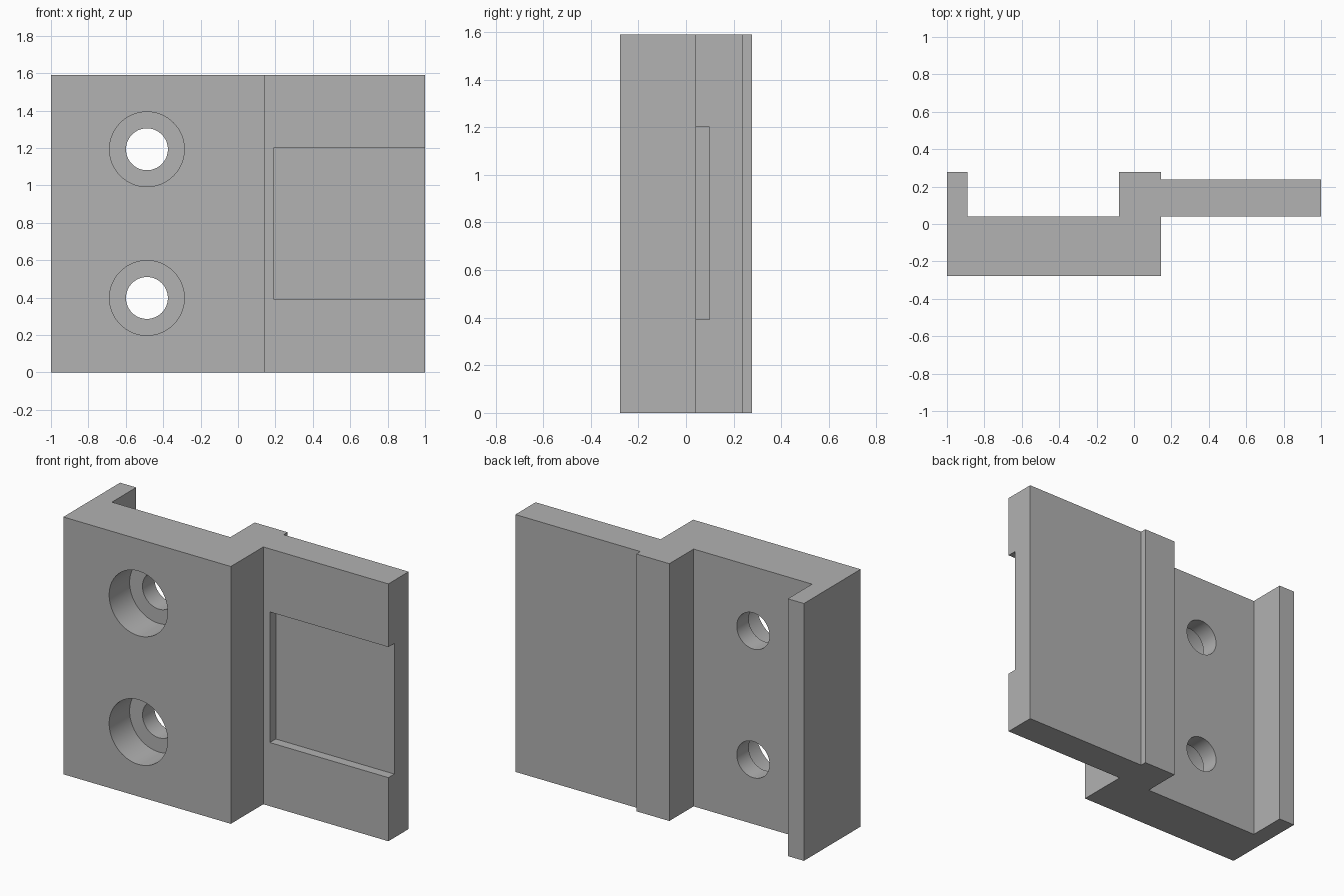
import bpy, bmesh
from math import pi
from mathutils import Matrix, Vector

default = bpy.data.objects.get("Cube")
if default:
    bpy.data.objects.remove(default, do_unlink=True)

HEIGHT = 1.59
FRONT, BACK = -0.277, 0.277
FLOOR = 0.04          # plane shared by the rear channel and the wing front

# Single grey material
grey = bpy.data.materials.new("plain grey")
grey.use_nodes = True
colour = (0.445, 0.445, 0.445, 1)
grey.diffuse_color = colour
grey.node_tree.nodes["Principled BSDF"].inputs["Base Color"].default_value = colour


def make_object(name, bm):
    bmesh.ops.recalc_face_normals(bm, faces=bm.faces)
    mesh = bpy.data.meshes.new(name)
    bm.to_mesh(mesh)
    bm.free()
    mesh.materials.append(grey)
    obj = bpy.data.objects.new(name, mesh)
    bpy.context.scene.collection.objects.link(obj)
    return obj


def box_cutter(name, low, high):
    low, high = Vector(low), Vector(high)
    bm = bmesh.new()
    bmesh.ops.create_cube(bm, size=1, matrix=Matrix.Translation((low + high) / 2)
                          @ Matrix.Diagonal((*(high - low), 1)))
    return make_object(name, bm)


def bore_cutter(name, x, z, radius, y0, y1):
    bm = bmesh.new()
    place = Matrix.Translation((x, (y0 + y1) / 2, z)) @ Matrix.Rotation(pi / 2, 4, "X")
    bmesh.ops.create_cone(bm, cap_ends=True, segments=64, radius1=radius,
                          radius2=radius, depth=y1 - y0, matrix=place)
    return make_object(name, bm)


# Bracket body: plan profile extruded upwards
profile = [(-1, FRONT), (0.145, FRONT), (0.145, FLOOR), (1, FLOOR), (1, 0.238),
           (0.145, 0.238), (0.145, BACK), (-0.08, BACK), (-0.08, FLOOR),
           (-0.89, FLOOR), (-0.89, BACK), (-1, BACK)]
bm = bmesh.new()
base = bm.faces.new([bm.verts.new((x, y, 0)) for x, y in profile])
top = bmesh.ops.extrude_face_region(bm, geom=[base])["geom"]
bmesh.ops.translate(bm, vec=(0, 0, HEIGHT),
                    verts=[v for v in top if isinstance(v, bmesh.types.BMVert)])
bracket = make_object("bracket_body", bm)

# Shallow pocket in the wing, open at the outer edge
cutters = [box_cutter("pocket_cutter", (0.19, -0.1, 0.393), (1.2, 0.098, 1.2))]

# Two counterbored screw holes
for label, z in (("lower", 0.398), ("upper", 1.193)):
    cutters.append(bore_cutter(label + "_counterbore_cutter", -0.487, z, 0.2, -0.5, FRONT + 0.2))
    cutters.append(bore_cutter(label + "_hole_cutter", -0.487, z, 0.112, -0.4, 0.2))

bpy.context.view_layer.objects.active = bracket
bracket.select_set(True)
for cutter in cutters:
    cut = bracket.modifiers.new(cutter.name, "BOOLEAN")
    cut.operation = "DIFFERENCE"
    cut.solver = "EXACT"
    cut.object = cutter
    bpy.ops.object.modifier_apply(modifier=cut.name)
    bpy.data.objects.remove(cutter, do_unlink=True)

# Smooth bores with crisp edges
bpy.ops.object.shade_smooth_by_angle(angle=pi / 6)
